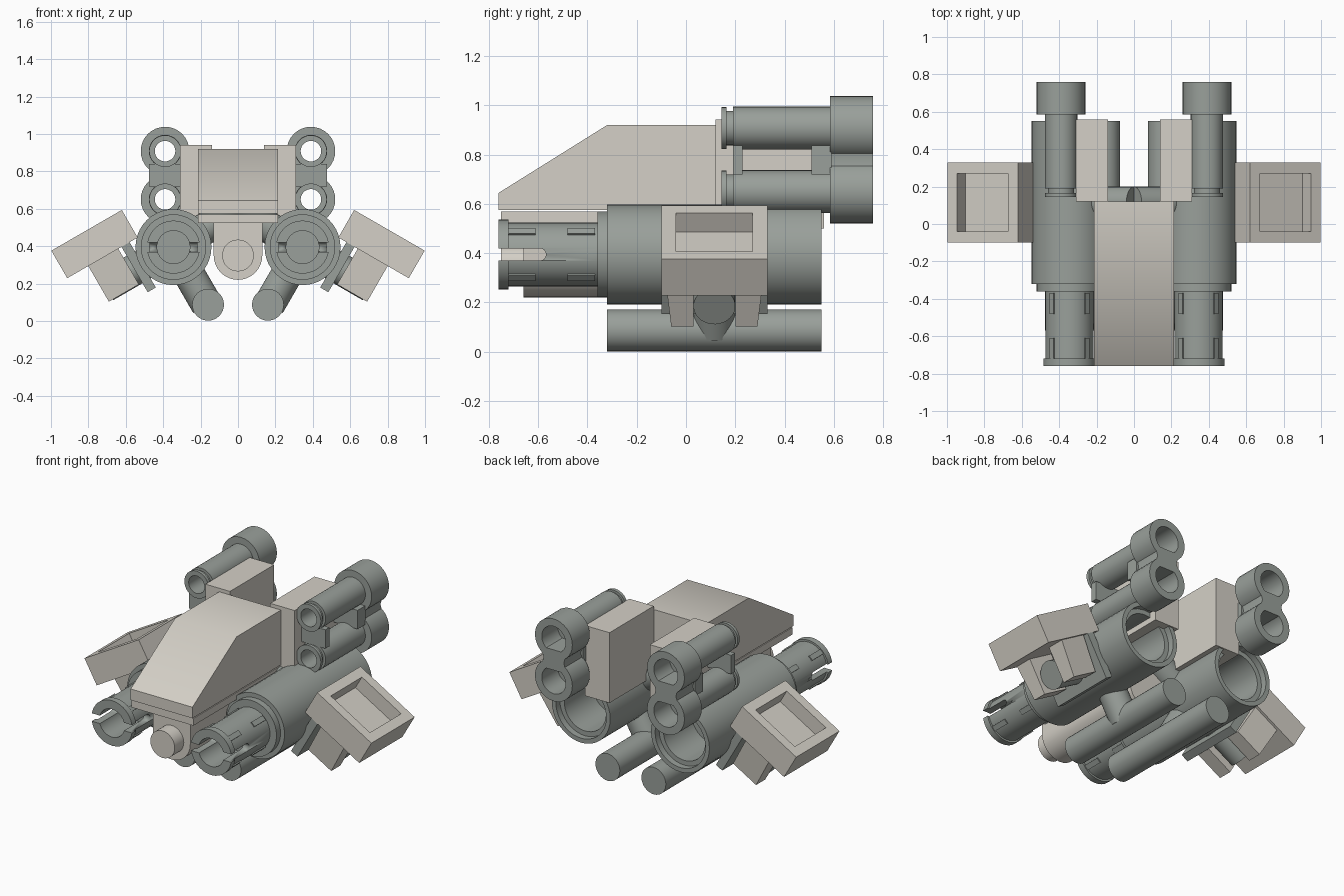
import bpy, bmesh, math
from mathutils import Vector

cube = bpy.data.objects.get("Cube")
if cube:
    bpy.data.objects.remove(cube, do_unlink=True)


def material(name, rgb):
    m = bpy.data.materials.new(name)
    m.use_nodes = True
    m.diffuse_color = (*rgb, 1)
    m.node_tree.nodes["Principled BSDF"].inputs["Base Color"].default_value = (*rgb, 1)
    return m


LIGHT = material("warm light grey", (0.66, 0.63, 0.57))
GREY = material("mid grey", (0.32, 0.35, 0.325))
X, Y, Z = Vector((1, 0, 0)), Vector((0, 1, 0)), Vector((0, 0, 1))
SIDES = (("left", 1), ("right", -1))


def finish(name, bm, mat):
    bmesh.ops.remove_doubles(bm, verts=bm.verts, dist=0.0001)
    bmesh.ops.recalc_face_normals(bm, faces=bm.faces)
    for f in bm.faces:
        f.smooth = True
    for e in bm.edges:
        e.smooth = len(e.link_faces) == 2 and e.calc_face_angle(0) < math.radians(35)
    me = bpy.data.meshes.new(name)
    bm.to_mesh(me)
    bm.free()
    me.materials.append(mat)
    ob = bpy.data.objects.new(name, me)
    bpy.context.collection.objects.link(ob)
    return ob


def lathe(name, origin, axis, profile, mat, seg=32):
    """Spin (radius, distance) points about an axis."""
    axis = Vector(axis).normalized()
    a = axis.orthogonal().normalized()
    b = axis.cross(a)
    bm = bmesh.new()
    rings = []
    for r, t in profile:
        rings.append([bm.verts.new(Vector(origin) + axis * t + r * (
            a * math.cos(math.tau * i / seg) + b * math.sin(math.tau * i / seg)))
            for i in range(seg)])
    for lo, hi in zip(rings, rings[1:]):
        for i in range(seg):
            j = (i + 1) % seg
            bm.faces.new((lo[i], lo[j], hi[j], hi[i]))
    return finish(name, bm, mat)


def rod(name, origin, axis, r, lo, hi, mat):
    return lathe(name, origin, axis, [(0, lo), (r, lo), (r, hi), (0, hi)], mat)


def prism(name, pts, origin, axes, lo, hi, mat, recess=None):
    """Extrude a 2D outline along the third axis, optionally sinking its end."""
    a, b, c = axes
    bm = bmesh.new()
    ends = [[bm.verts.new(Vector(origin) + a * p + b * q + c * t) for p, q in pts]
            for t in (lo, hi)]
    bm.faces.new(ends[0])
    cap = bm.faces.new(ends[1])
    for i in range(len(pts)):
        j = (i + 1) % len(pts)
        bm.faces.new((ends[0][i], ends[0][j], ends[1][j], ends[1][i]))
    bmesh.ops.recalc_face_normals(bm, faces=bm.faces)
    if recess:
        margin, depth = recess
        bmesh.ops.inset_region(bm, faces=[cap], thickness=margin)
        floor = bmesh.ops.extrude_face_region(bm, geom=[cap])["geom"]
        bmesh.ops.translate(bm, vec=-c * depth,
                            verts=[v for v in floor if isinstance(v, bmesh.types.BMVert)])
        bmesh.ops.delete(bm, geom=[cap], context='FACES')
    return finish(name, bm, mat)


def rect(x0, x1, y0, y1):
    return [(x0, y0), (x1, y0), (x1, y1), (x0, y1)]


def box(name, x, y, z, mat):
    return prism(name, rect(min(x), max(x), *y), (0, 0, 0), (X, Y, Z), *z, mat)


def cut(ob, cutter):
    mod = ob.modifiers.new("cut", 'BOOLEAN')
    mod.operation = 'DIFFERENCE'
    mod.solver = 'EXACT'
    mod.object = cutter
    dg = bpy.context.evaluated_depsgraph_get()
    me = bpy.data.meshes.new_from_object(ob.evaluated_get(dg))
    ob.modifiers.clear()
    ob.data = me
    bpy.data.objects.remove(cutter, do_unlink=True)


# Cockpit: sloped canopy, thin plate, round-bottomed keel and nose pin
prism("canopy", [(-.76, .575), (-.76, .645), (-.32, .92), (.12, .92), (.12, .575)],
      (0, 0, 0), (Y, Z, X), -.215, .215, LIGHT)
box("cockpit_plate", (-.215, .215), (-.75, .12), (.525, .57), LIGHT)
keel = [(.13, .54), (-.13, .54)] + [
    (-.13 * math.cos(math.pi * i / 16), .35 - .13 * math.sin(math.pi * i / 16))
    for i in range(17)]
prism("keel", keel, (0, 0, 0), (X, Z, Y), -.66, .12, LIGHT)
rod("nose_pin", (0, 0, .35), Y, .085, -.75, -.6, LIGHT)

for side, s in SIDES:
    C = Vector((s * .345, 0, .395))
    P = C + Y * .115
    # u runs outward and down along the wing, v is the wing's upward normal
    u = Vector((s * math.cos(math.pi / 6), 0, -.5))
    v = Vector((s * .5, 0, math.cos(math.pi / 6)))

    # Engine tube, hollow at the back
    lathe(side + "_engine", C, Y, [
        (0, -.36), (.175, -.36), (.175, -.32), (.203, -.32), (.203, .55),
        (.175, .55), (.175, .51), (.145, .51), (.145, .23), (0, .23)], GREY, 40)
    # Slotted front barrel with friction ridges
    barrel = lathe(side + "_barrel", C, Y, [
        (0, -.34), (.13, -.34), (.13, -.72), (.142, -.72), (.142, -.76),
        (.088, -.76), (.088, -.5), (0, -.5)], GREY)
    slot = [(-.9, -.025), (-.9, .025)] + [
        (-.593 + .025 * math.sin(math.pi * i / 8), .025 * math.cos(math.pi * i / 8))
        for i in range(9)]
    cut(barrel, prism("slot_cutter", slot, C, (Y, Z, X), -.2, .2, GREY))
    for k in range(4):
        ang = math.pi / 4 + k * math.pi / 2
        n = X * math.cos(ang) + Z * math.sin(ang)
        for y in (-.72, -.48):
            prism(side + "_barrel_ridge", rect(-.016, .016, y, y + .11), C,
                  (Y.cross(n), Y, n), .12, .136, GREY)

    # Arms crossing at the engine, and the lower bar
    rod(side + "_wing_pin", P, u, .085, .1, .42, GREY)
    rod(side + "_inner_arm", P, -u, .085, .1, .4, GREY)
    rod(side + "_lower_arm", P, -v, .085, .1, .357, GREY)
    rod(side + "_lower_bar", (s * .16, 0, .087), Y, .085, -.32, .55, GREY)

    # Wing with sunken top, clip fingers and mounting plate
    prism(side + "_wing", rect(.14, .575, -.215, .215), P, (u, Y, v), .14, .31,
          LIGHT, recess=(.085, .09))
    for f in (1, -1):
        prism(side + "_wing_clip", [(f * .085, .15), (f * .2, .15),
              (f * .175, -.08), (f * .085, -.08)], P, (Y, v, u), .26, .445, LIGHT)
    prism(side + "_mount_plate", rect(-.215, .215, -.14, .14), P, (Y, v, u),
          .19, .24, GREY)

    # Upright rear block
    box(side + "_rear_block", (s * .14, s * .31), (.12, .56), (.5, .942), LIGHT)

    # Twin gun: two bores, webs between them and a double ring at the back
    gx = s * .39
    for z in (.65, .908):
        lathe(side + "_gun_tube", (gx, 0, z), Y, [
            (.055, .145), (.085, .145), (.085, .165), (.07, .165), (.07, .19),
            (.087, .19), (.087, .6), (.055, .6), (.055, .145)], GREY)
        lathe(side + "_gun_ring", (gx, 0, z), Y, [
            (.13, .585), (.13, .758), (.083, .758), (.083, .6), (.055, .6),
            (.055, .585), (.13, .585)], GREY)
    for y in ((.19, .23), (.51, .59)):
        box(side + "_gun_web", (gx - .085, gx + .085), y, (.72, .838), GREY)
    waist = [(.09, .715), (.07, .779), (.09, .843), (-.09, .843), (-.07, .779), (-.09, .715)]
    prism(side + "_ring_waist", [(gx + p, q) for p, q in waist], (0, 0, 0),
          (X, Z, Y), .585, .758, GREY)
